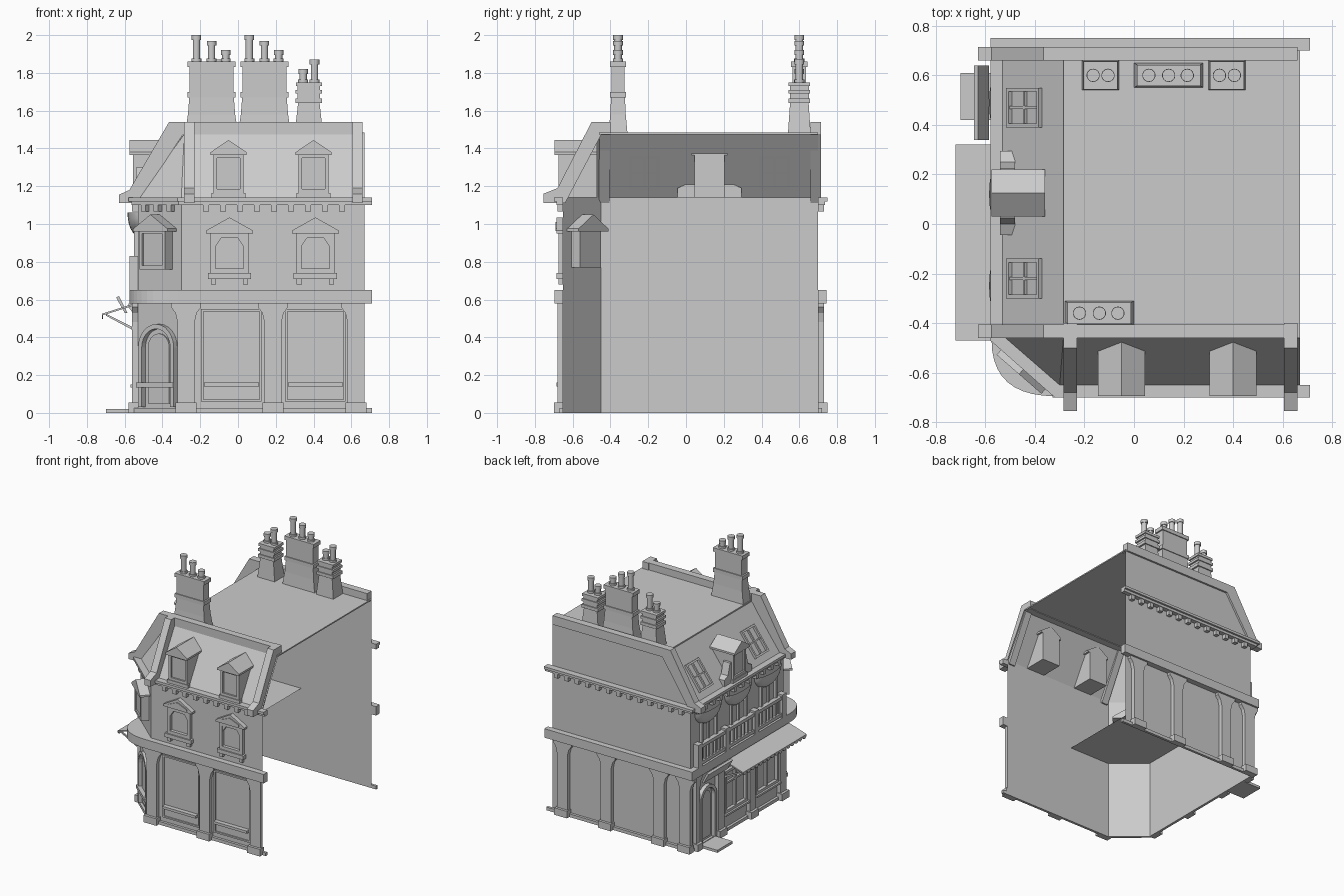
import bpy, bmesh, math
from mathutils import Vector as V, Matrix

if "Cube" in bpy.data.objects:
    bpy.data.objects.remove(bpy.data.objects["Cube"])

stone = bpy.data.materials.new("pale_grey_stone")
stone.use_nodes = True
GREY = (0.6, 0.6, 0.6, 1)
stone.diffuse_color = GREY
stone.node_tree.nodes["Principled BSDF"].inputs["Base Color"].default_value = GREY

# Plan of the walls and one (along, outward, up) frame per facade
SIDE, FRONT, BACK, RIGHT = -0.53, -0.65, 0.70, 0.67
CORNER_A, CORNER_B = V((SIDE, -0.45, 0)), V((-0.30, FRONT, 0))
cut = (CORNER_B - CORNER_A).normalized()
cut_out = V((cut.y, -cut.x, 0))
cut_mid = (CORNER_A + CORNER_B) / 2
front = lambda u, n, z: V((u, FRONT - n, z))
back = lambda u, n, z: V((u, BACK + n, z))
side = lambda u, n, z: V((SIDE - n, u, z))
corner = lambda u, n, z: cut_mid + cut * u + cut_out * n + V((0, 0, z))
slope = lambda u, n, z: V((SIDE + 0.596 * z - 0.803 * n, u, 1.14 + 0.803 * z + 0.596 * n))
world = lambda x, y, z: V((x, y, z))
parts = {}


def mesh(name):
    return parts.setdefault(name, bmesh.new())


def sheet(name, pts):
    bm = mesh(name)
    return bm.faces.new([bm.verts.new(p) for p in pts])


def solid(name, low, high):
    """Closed solid between two matching loops."""
    bm = mesh(name)
    a, b = [[bm.verts.new(p) for p in loop] for loop in (low, high)]
    faces = [bm.faces.new(a), bm.faces.new(b[::-1])]
    for i in range(len(a)):
        j = (i + 1) % len(a)
        faces.append(bm.faces.new((a[j], a[i], b[i], b[j])))
    bmesh.ops.recalc_face_normals(bm, faces=faces)


def box(name, f, u0, u1, n0, n1, z0, z1):
    loop = ((u0, n0), (u1, n0), (u1, n1), (u0, n1))
    solid(name, [f(u, n, z0) for u, n in loop], [f(u, n, z1) for u, n in loop])


def plate(name, f, pts, n0, n1):
    """Outline in (along, up) pushed outward."""
    solid(name, [f(u, n0, z) for u, z in pts], [f(u, n1, z) for u, z in pts])


def section(name, f, pts, u0, u1):
    """Outline in (outward, up) pushed along the facade."""
    solid(name, [f(u0, n, z) for n, z in pts], [f(u1, n, z) for n, z in pts])


def surround(name, f, u0, u1, z0, z1, t=0.02, n=0.02):
    for a, b in ((u0, u0 + t), (u1 - t, u1)):
        box(name, f, a, b, 0, n, z0, z1)
    for a, b in ((z0, z0 + t), (z1 - t, z1)):
        box(name, f, u0 + t, u1 - t, 0, n, a, b)


def gable(name, f, u, w, z0, z1, n0, n1):
    plate(name, f, [(u - w, z0), (u + w, z0), (u + w, z0 + 0.015), (u, z1), (u - w, z0 + 0.015)], n0, n1)


def arch(u, w, z0, z1):
    spring = z1 - w
    return [(u - w, z0)] + [(u - w * math.cos(math.pi * i / 12), spring + w * math.sin(math.pi * i / 12))
                            for i in range(13)] + [(u + w, z0)]


def arched_door(name, f, u, w, z0, z1):
    outer, inner = arch(u, w, z0, z1), arch(u, w - 0.025, z0, z1 - 0.025)
    for i in range(len(outer) - 1):
        plate(name, f, [outer[i], outer[i + 1], inner[i + 1], inner[i]], 0, 0.03)
    plate(name, f, arch(u, w - 0.05, z0 + 0.02, z1 - 0.05), 0, 0.009)


# Open shell: walls, mansard slopes, flat roof and part floor
plan = [V((SIDE, BACK, 0)), CORNER_A, CORNER_B, V((RIGHT, FRONT, 0))]
for a, b in zip(plan, plan[1:]):
    sheet("walls", [p + V((0, 0, z)) for p, z in ((a, 0), (b, 0), (b, 1.14), (a, 1.14))])
sheet("back_wall", [back(u, 0, z) for u, z in
                    ((RIGHT, 0), (SIDE, 0), (SIDE, 1.14), (-0.285, 1.48), (RIGHT, 1.48))])
apex = V((-0.285, -0.46, 1.475))
up = V((0, 0, 1.14))
sheet("mansard_roof", [plan[0] + up, CORNER_A + up, apex, V((-0.285, BACK, 1.475))])
sheet("mansard_roof", [CORNER_A + up, CORNER_B + up, apex])
sheet("mansard_roof", [CORNER_B + up, plan[3] + up, V((RIGHT, -0.46, 1.475)), apex])
box("flat_roof", world, -0.285, RIGHT, -0.46, BACK, 1.475, 1.485)
sheet("inner_floor", [V((p.x, p.y, 0.62)) for p in
                      (plan[0], CORNER_A, CORNER_B, V((0.06, FRONT, 0)), V((0.06, BACK, 0)))])


# Horizontal bands wrapping round the corner
def outline(off, rounded=False):
    a, b = V((SIDE - off, -0.45 - off * 0.4)), V((-0.30 - off * 0.4, FRONT - off))
    mid = [a, b]
    if rounded:
        c = V((a.x, b.y))
        mid = [a * (1 - t) ** 2 + c * 2 * t * (1 - t) + b * t * t for t in [i / 10 for i in range(11)]]
    return [V((SIDE - off, BACK + off))] + mid + [V((0.71, FRONT - off))]


def band(name, off, z0, z1, rounded=False):
    outer = outline(off, rounded)
    inner = outline(0)
    n = len(outer)
    inner = [inner[0]] + [inner[1]] * (n // 2 - 1) + [inner[2]] * (n - n // 2 - 1) + [inner[3]]
    for i in range(n - 1):
        loop = [outer[i], outer[i + 1], inner[i + 1]]
        if inner[i] != inner[i + 1]:
            loop.append(inner[i])
        solid(name, [(p.x, p.y, z0) for p in loop], [(p.x, p.y, z1) for p in loop])
    box(name, back, SIDE - off, 0.71, 0, off, z0, z1)


band("shop_cornice", 0.045, 0.58, 0.65, True)
band("eaves_gutter", 0.035, 1.10, 1.12)
band("eaves_gutter", 0.05, 1.12, 1.14)
band("base_course", 0.02, 0, 0.025)
for f, start, count in ((front, -0.17, 9), (back, -0.46, 13), (side, -0.36, 12), (corner, -0.09, 3)):
    for i in range(count):
        u = start + 0.09 * i
        box("dentils", f, u - 0.016, u + 0.016, 0, 0.03, 1.065, 1.10)


# Ground floor pilasters with flared heads
def pilaster(f, u, w=0.045):
    box("pilaster_plinths", f, u - w - 0.01, min(u + w + 0.01, 0.68), 0, 0.05, 0, 0.055)
    half = [(w, 0.055), (w, 0.48), (w + 0.012, 0.53), (w + 0.035, 0.56), (w + 0.035, 0.58)]
    pts = [(min(u + a, RIGHT), z) for a, z in half] + [(u - a, z) for a, z in half[::-1]]
    plate("pilasters", f, pts, 0, 0.03)


for u in (-0.275, 0.185, 0.625):
    pilaster(front, u)
for u in (-0.50, -0.275, 0.185, 0.565):
    pilaster(back, u)
for u in (0.66, 0.36, -0.03, -0.41):
    pilaster(side, u, 0.035)
for u in (-0.035, 0.41):
    box("front_ledges", front, u - 0.145, u + 0.145, 0, 0.035, 0.14, 0.16)
    surround("front_panel_frames", front, u - 0.16, u + 0.16, 0.06, 0.55, 0.012, 0.01)

# Doors, shop windows, step and awning
arched_door("corner_arch", corner, 0, 0.125, 0.03, 0.47)
box("corner_arch_ledge", corner, -0.13, 0.13, 0, 0.04, 0.135, 0.16)
arched_door("side_door", side, 0.515, 0.10, 0.025, 0.46)
box("door_step", side, 0.42, 0.61, 0, 0.17, 0, 0.02)
section("door_hood", side, [(0.055, 0.53), (0.07, 0.53), (0.115, 0.61), (0.10, 0.62)], 0.34, 0.64)
for u in (0.165, -0.22):
    surround("shop_windows", side, u - 0.14, u + 0.14, 0.15, 0.48, 0.02, 0.025)
    box("shop_windows", side, u - 0.008, u + 0.008, 0, 0.018, 0.17, 0.46)
    box("shop_windows", side, u - 0.12, u + 0.12, 0, 0.016, 0.37, 0.385)
    box("shop_sills", side, u - 0.15, u + 0.15, 0, 0.04, 0.135, 0.15)
section("awning", side, [(0, 0.585), (0.19, 0.525), (0.19, 0.515), (0, 0.575)], -0.47, 0.32)
for i in range(16):
    u = -0.47 + 0.79 * (i + 0.5) / 16
    plate("awning_valance", side, [(u - 0.024, 0.52), (u - 0.015, 0.503), (u, 0.497),
                                   (u + 0.015, 0.503), (u + 0.024, 0.52)], 0.185, 0.19)
for u in (-0.46, 0.30):
    section("awning_arms", side, [(0.03, 0.44), (0.17, 0.515), (0.17, 0.525), (0.03, 0.455)], u, u + 0.012)


# Upper windows with pediments
def window(f, u, w, z0, z1):
    surround("upper_windows", f, u - w, u + w, z0, z1, 0.025, 0.025)
    for s in (-1, 1):
        plate("window_shoulders", f, [(u + s * (w - 0.025), z1 - 0.025), (u + s * (w - 0.055), z1 - 0.025),
                                      (u + s * (w - 0.025), z1 - 0.07)], 0, 0.02)
        box("sill_brackets", f, u + s * (w - 0.015) - 0.014, u + s * (w - 0.015) + 0.014, 0, 0.025, z0 - 0.06, z0 - 0.03)
    box("window_sills", f, u - w - 0.015, u + w + 0.015, 0, 0.035, z0 - 0.03, z0)
    gable("window_pediments", f, u, w + 0.025, z1, z1 + 0.085, 0, 0.035)
    gable("window_pediments", f, u, w - 0.02, z1 + 0.012, z1 + 0.06, 0.035, 0.042)


for u in (-0.045, 0.41):
    window(front, u, 0.10, 0.74, 0.95)
for u in (0.49, 0.12, -0.25):
    surround("balcony_windows", side, u - 0.10, u + 0.10, 0.66, 1.0, 0.02, 0.02)
    box("balcony_windows", side, u - 0.008, u + 0.008, 0, 0.015, 0.68, 0.98)
    # Bulging swag blind above the window
    bm = mesh("swag_blinds")
    old = set(bm.verts)
    place = Matrix.Translation((SIDE, u, 1.06)) @ Matrix.Diagonal((0.055, 0.16, 0.12, 1))
    bmesh.ops.create_uvsphere(bm, u_segments=24, v_segments=12, radius=1, matrix=place)
    gone = [v for v in bm.verts if v not in old and (v.co.z > 1.065 or v.co.x > SIDE + 0.001)]
    bmesh.ops.delete(bm, geom=gone, context="VERTS")

# Corner bay window
box("corner_bay", corner, -0.085, 0.085, -0.06, 0.05, 0.77, 0.97)
surround("corner_bay_frame", corner, -0.09, 0.09, 0.76, 0.97, 0.02, 0.06)
gable("corner_bay_roof", corner, 0, 0.12, 0.96, 1.05, -0.08, 0.075)

# Balcony balustrade
posts = (0.64, 0.30, -0.06, -0.40)
for u in posts:
    box("balcony_posts", side, u - 0.025, u + 0.025, 0.0, 0.045, 0.65, 0.83)
for a, b in zip(posts, posts[1:]):
    for z in (0.66, 0.79):
        box("balcony_rails", side, b, a, 0.005, 0.04, z, z + 0.025)
    for i in range(1, 8):
        u = a + (b - a) * i / 8
        box("balusters", side, u - 0.009, u + 0.009, 0.013, 0.031, 0.685, 0.79)


# Dormers and skylights
def dormer(f, u, deep):
    box("dormers", f, u - 0.08, u + 0.08, deep, 0.012, 1.14, 1.37)
    box("dormer_sills", f, u - 0.09, u + 0.09, 0, 0.03, 1.14, 1.165)
    surround("dormer_frames", f, u - 0.08, u + 0.08, 1.165, 1.37, 0.02, 0.025)
    gable("dormer_roofs", f, u, 0.095, 1.365, 1.445, deep, 0.045)


for u in (-0.05, 0.40):
    dormer(front, u, -0.18)
dormer(side, 0.125, -0.17)
for s in (-1, 1):
    u = 0.125 + s * 0.125
    plate("dormer_scrolls", side, [(u - s * 0.045, 1.14), (u + s * 0.045, 1.14), (u + s * 0.045, 1.19),
                                   (u, 1.21), (u - s * 0.025, 1.30), (u - s * 0.045, 1.30)], -0.05, 0.01)
for u in (0.47, -0.22):
    surround("skylights", slope, u - 0.08, u + 0.08, 0.05, 0.27, 0.015, 0.02)
    box("skylights", slope, u - 0.006, u + 0.006, 0, 0.015, 0.06, 0.26)
    box("skylights", slope, u - 0.07, u + 0.07, 0, 0.012, 0.155, 0.165)

# Roof parapets following the slopes
front_rib = [(0.105, 1.11), (0.105, 1.16), (0.03, 1.19), (-0.15, 1.54), (-0.25, 1.54),
             (-0.25, 1.47), (-0.20, 1.47), (-0.01, 1.11)]
side_rib = [(0.10, 1.11), (0.10, 1.155), (0.045, 1.18), (-0.165, 1.54), (-0.26, 1.54),
            (-0.26, 1.47), (-0.235, 1.47), (0, 1.11)]
for u in (-0.285, 0.605):
    section("front_parapets", front, front_rib, u, u + 0.055)
for u in (-0.46, 0.66):
    section("side_parapets", side, side_rib, u, u + 0.055)
    box("roof_copings", world, -0.29, RIGHT - 0.01, u, u + 0.055, 1.47, 1.54)


# Chimney stacks and pots
def chimney(x0, x1, y0, y1, steps, top, pots):
    for z0, z1, a, b in steps:
        loops = []
        for z, d in ((z0, a), (z1, b)):
            e = d * 0.6
            loops.append([(x0 + d, y0 + e, z), (x1 - d, y0 + e, z), (x1 - d, y1 - e, z), (x0 + d, y1 - e, z)])
        solid("chimney_stacks", *loops)
    for x, z in pots:
        for r, a, b in ((0.02, top - 0.01, z), (0.026, z - 0.025, z), (0.027, top, top + 0.015)):
            bmesh.ops.create_cone(mesh("chimney_pots"), cap_ends=True, segments=14, radius1=r, radius2=r, depth=b - a,
                                  matrix=Matrix.Translation((x, (y0 + y1) / 2, (a + b) / 2)))


tall = [(1.48, 1.58, 0, 0.015), (1.58, 1.67, 0.015, 0.022), (1.67, 1.70, 0.012, 0.012),
        (1.70, 1.83, 0.024, 0.024), (1.83, 1.86, 0.012, 0.012)]
short = [(1.48, 1.64, 0, 0.018), (1.64, 1.665, 0.004, 0.004), (1.665, 1.69, 0.016, 0.016),
         (1.69, 1.71, 0.004, 0.004), (1.71, 1.73, 0.016, 0.016), (1.73, 1.75, 0.006, 0.006)]
for x, y0, y1 in ((-0.28, -0.41, -0.31), (0, 0.55, 0.65)):
    chimney(x, x + 0.28, y0, y1, tall, 1.86, [(x + 0.06, 2.0), (x + 0.14, 1.97), (x + 0.215, 1.92)])
for x in (-0.21, 0.30):
    chimney(x, x + 0.15, 0.54, 0.66, short, 1.75, [(x + 0.045, 1.82), (x + 0.105, 1.87)])

# Turn every part into an object
for name, bm in parts.items():
    data = bpy.data.meshes.new(name)
    bm.to_mesh(data)
    bm.free()
    data.materials.append(stone)
    obj = bpy.data.objects.new(name, data)
    bpy.context.collection.objects.link(obj)
    if name in ("swag_blinds", "chimney_pots"):
        bpy.ops.object.select_all(action="DESELECT")
        obj.select_set(True)
        bpy.context.view_layer.objects.active = obj
        bpy.ops.object.shade_smooth_by_angle()
